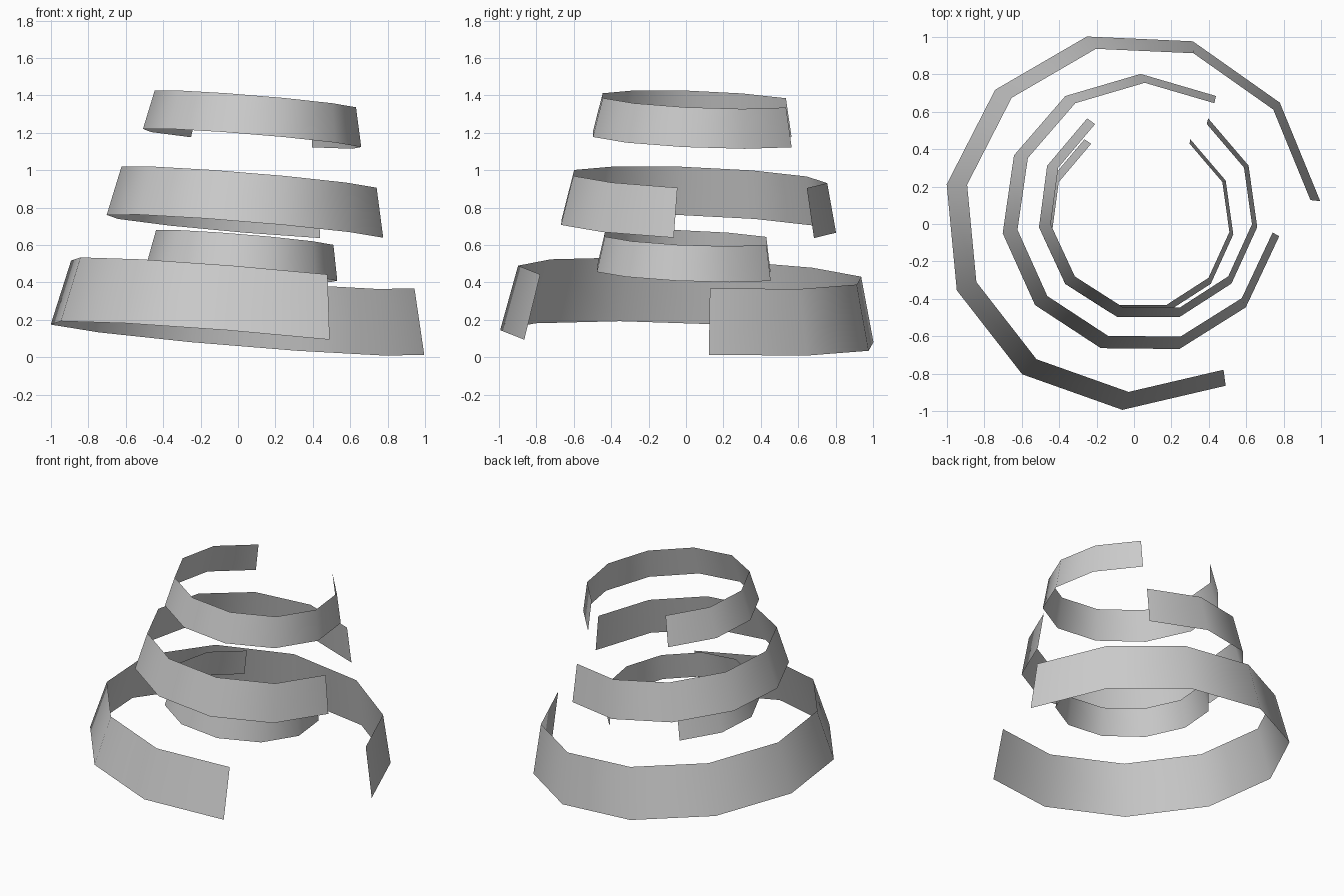
import bpy
import math
from mathutils import Vector

if "Cube" in bpy.data.objects:
    bpy.data.objects.remove(bpy.data.objects["Cube"])

# One grey shared by every ribbon
grey = bpy.data.materials.new("neutral grey")
grey.diffuse_color = (0.6, 0.6, 0.6, 1)
grey.use_nodes = True
grey.node_tree.nodes["Principled BSDF"].inputs["Base Color"].default_value = grey.diffuse_color

SEGMENTS = 9
SWEEP = math.radians(293.5)
AXIS = Vector((0.083, 0.04, 1))        # all ribbons lean the same way
TILT = Vector((0, 0, 1)).rotation_difference(AXIS)


def ribbon(name, cx, cy, level, r_bottom, r_top, height, start):
    """Open conical band swept counter-clockwise from a start angle."""
    verts, faces = [], []
    for i in range(SEGMENTS + 1):
        a = math.radians(start) + SWEEP * i / SEGMENTS
        for r, z in ((r_bottom, 0), (r_top, height)):
            verts.append((r * math.cos(a), r * math.sin(a), z))
    for i in range(SEGMENTS):
        b = 2 * i
        faces.append((b, b + 2, b + 3, b + 1))
    mesh = bpy.data.meshes.new(name)
    mesh.from_pydata(verts, [], faces)
    mesh.materials.append(grey)
    mesh.shade_smooth()
    obj = bpy.data.objects.new(name, mesh)
    bpy.context.collection.objects.link(obj)
    obj.rotation_mode = 'QUATERNION'
    obj.rotation_quaternion = TILT
    obj.location = (cx, cy, level - AXIS.x * cx - AXIS.y * cy)
    return obj


# Stacked ribbons, from the ground up
ribbon("base_ribbon", -0.009, 0.018, 0.10, 1.014, 0.932, 0.35, 6)
ribbon("inner_ribbon", 0.020, 0.020, 0.451, 0.518, 0.481, 0.19, 123.4)
ribbon("middle_ribbon", 0.038, 0.053, 0.701, 0.75, 0.692, 0.264, 57.5)
ribbon("top_ribbon", 0.075, 0.07, 1.178, 0.592, 0.546, 0.21, 123.4)
